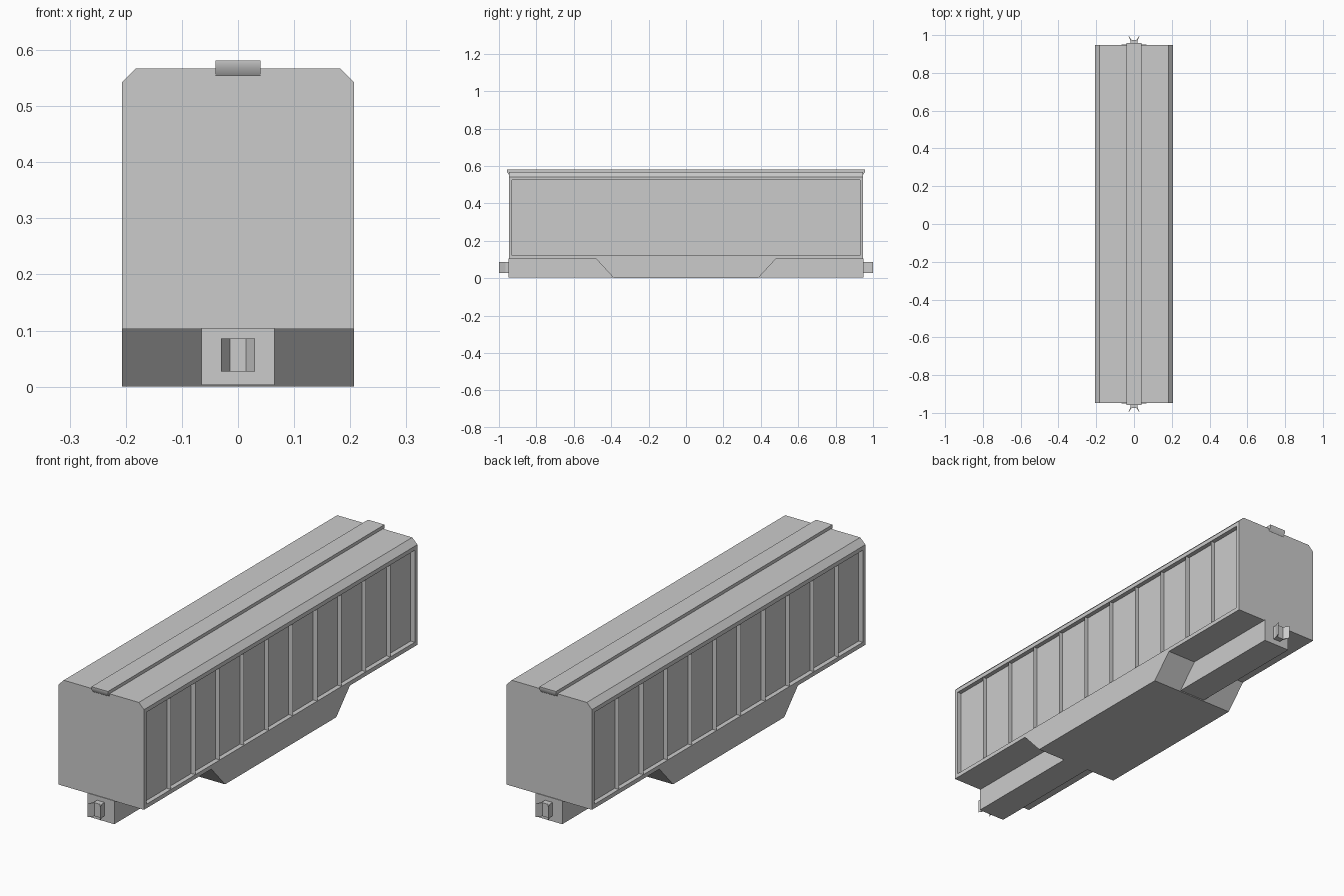
import bpy, bmesh, math
from mathutils import Vector

if "Cube" in bpy.data.objects:
    bpy.data.objects.remove(bpy.data.objects["Cube"])

HALF_W, HALF_L = 0.207, 0.947
FLOOR, EAVE, ROOF = 0.103, 0.542, 0.567
BORDER, DEPTH, PANELS = 0.018, 0.02, 11


def finish(name, bm):
    mesh = bpy.data.meshes.new(name)
    bm.to_mesh(mesh)
    bm.free()
    obj = bpy.data.objects.new(name, mesh)
    bpy.context.collection.objects.link(obj)
    return obj


def prism(points, offset):
    """Closed outline (3D points) extruded along offset."""
    bm = bmesh.new()
    face = bm.faces.new([bm.verts.new(p) for p in points])
    new = bmesh.ops.extrude_face_region(bm, geom=[face])["geom"]
    verts = [v for v in new if isinstance(v, bmesh.types.BMVert)]
    bmesh.ops.translate(bm, verts=verts, vec=offset)
    bmesh.ops.recalc_face_normals(bm, faces=bm.faces)
    return bm


def side_profile(name, yz, half_width):
    """Profile in the y-z plane, extruded across the width."""
    return finish(name, prism([(-half_width, y, z) for y, z in yz],
                              Vector((2 * half_width, 0, 0))))


# Body: chamfered cross-section with a sunken panel on each side
section = [(-HALF_W, FLOOR), (HALF_W, FLOOR), (HALF_W, EAVE),
           (HALF_W - 0.025, ROOF), (-HALF_W + 0.025, ROOF), (-HALF_W, EAVE)]
bm = prism([(x, -HALF_L, z) for x, z in section], Vector((0, 2 * HALF_L, 0)))
sides = [f for f in bm.faces if abs(f.normal.x) > 0.99]
bmesh.ops.inset_individual(bm, faces=sides, thickness=BORDER, use_even_offset=True)
bmesh.ops.inset_individual(bm, faces=sides, thickness=0, depth=-DEPTH)
finish("body", bm)

# Side ribs: thin sheets dividing each sunken panel
bm = bmesh.new()
span = 2 * (HALF_L - BORDER)
for side in (-1, 1):
    for i in range(1, PANELS):
        y = -span / 2 + span * i / PANELS
        x0, x1 = side * (HALF_W - DEPTH), side * HALF_W
        z0, z1 = FLOOR + BORDER, EAVE - BORDER
        bm.faces.new([bm.verts.new(p) for p in
                      ((x0, y, z0), (x1, y, z0), (x1, y, z1), (x0, y, z1))])
finish("side_ribs", bm)

# Drop belly between the wheel areas
side_profile("belly", [(-0.385, 0), (0.385, 0), (0.48, FLOOR), (-0.48, FLOOR)], HALF_W)

# Centre sill running the full length
side_profile("centre_sill", [(-0.95, 0.003), (0.95, 0.003),
                             (0.95, 0.105), (-0.95, 0.105)], 0.065)

# Roof walkway with undercut ends
walk = side_profile("roof_walkway", [(-0.945, 0.552), (0.945, 0.552), (0.958, 0.568),
                                     (0.958, 0.581), (-0.958, 0.581), (-0.958, 0.568)], 0.04)
bpy.context.view_layer.objects.active = walk
walk.select_set(True)
bpy.ops.object.shade_smooth_by_angle(angle=math.radians(50))

# Couplers: forked block at each end
fork = [(-0.018, 0.945), (0.018, 0.945), (0.018, 0.965), (0.03, 1.0),
        (0.014, 0.975), (-0.014, 0.975), (-0.03, 1.0), (-0.018, 0.965)]
for name, end in (("front_coupler", -1), ("back_coupler", 1)):
    finish(name, prism([(x, end * y, 0.027) for x, y in fork], Vector((0, 0, 0.059))))
